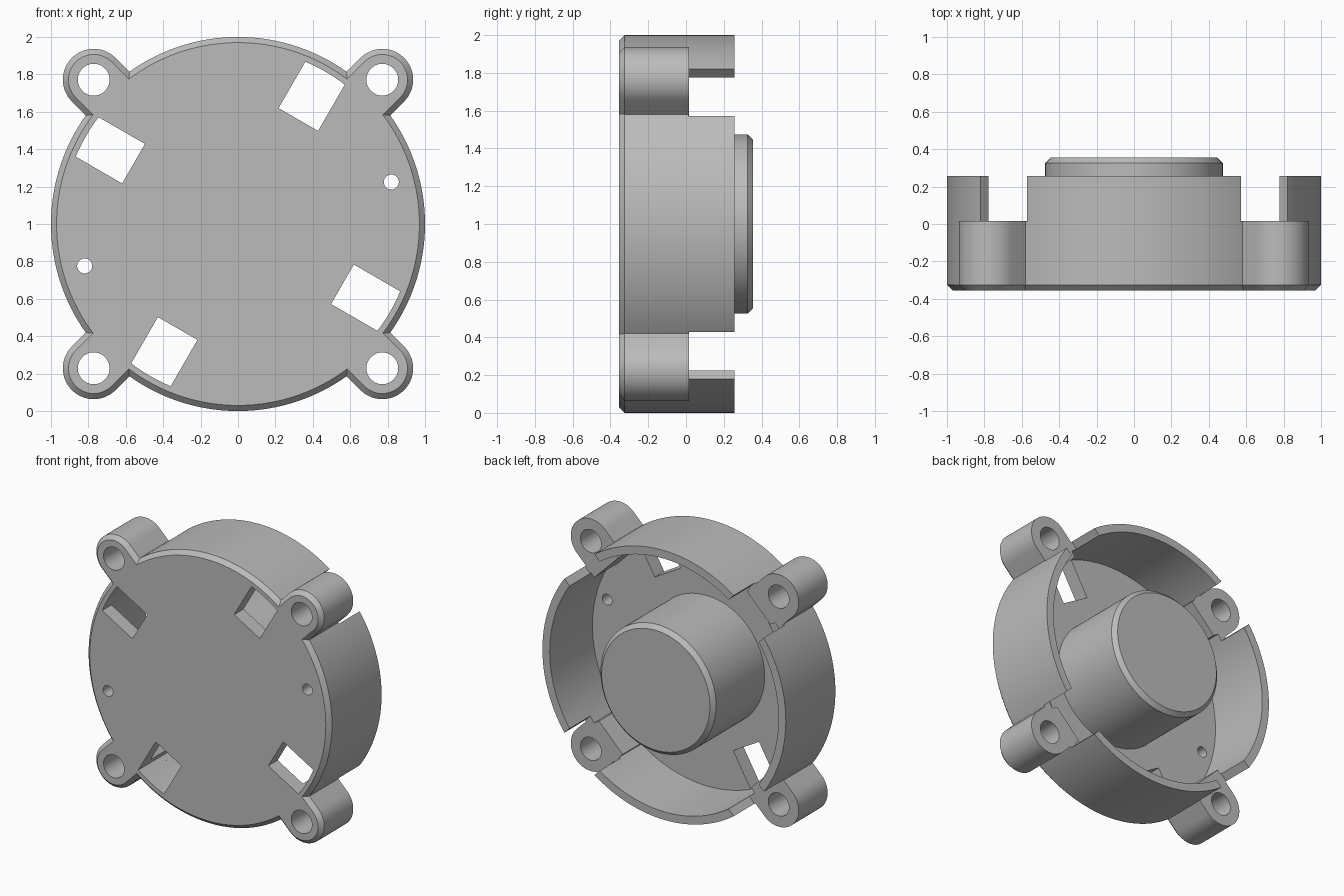
import bpy, bmesh, math
from math import cos, sin, radians

cube = bpy.data.objects.get("Cube")
if cube:
    bpy.data.objects.remove(cube, do_unlink=True)

FRONT, RIM, FLOOR, LUG_TOP = -0.355, 0.257, -0.245, 0.015
CH = 0.03            # chamfer size
WALL_IN = 0.94       # inner radius of the wall
LUG_R, LUG_POS = 0.165, 1.091

grey = bpy.data.materials.new("plain_grey")
grey.use_nodes = True
colour = (0.5, 0.5, 0.5, 1)
grey.diffuse_color = colour
grey.node_tree.nodes["Principled BSDF"].inputs["Base Color"].default_value = colour


def arc(radius, start, end, steps, centre=0):
    """Points of an arc in (radial, tangential) coordinates."""
    angles = [radians(start + (end - start) * i / steps) for i in range(steps + 1)]
    return [(centre + radius * cos(a), radius * sin(a)) for a in angles]


def circle(radius, centre=0, steps=128):
    return arc(radius, 0, 360, steps, centre)[:-1]


def tongue(radius):
    """Straight-sided tongue with a round outer end and a flat inner end."""
    return [(0.885, -radius)] + arc(radius, -90, 90, 32, LUG_POS) + [(0.885, radius)]


def window_outline():
    """Rectangle whose outer side follows the inside of the wall."""
    half = 0.122
    span = math.degrees(math.asin(half / WALL_IN))
    return [(0.645, -half)] + arc(WALL_IN - 0.001, -span, span, 8) + [(0.645, half)]


def loft(name, sections, turn=0):
    """Solid through matching outlines, each given as (y, points)."""
    bm = bmesh.new()
    c, s = cos(radians(turn)), sin(radians(turn))
    rings = [[bm.verts.new((u * c - v * s, y, 1 + u * s + v * c)) for u, v in pts]
             for y, pts in sections]
    n = len(rings[0])
    for a, b in zip(rings, rings[1:]):
        for i in range(n):
            j = (i + 1) % n
            bm.faces.new((a[i], a[j], b[j], b[i]))
    bm.faces.new(rings[0])
    bm.faces.new(rings[-1])
    bmesh.ops.recalc_face_normals(bm, faces=bm.faces)
    mesh = bpy.data.meshes.new(name)
    bm.to_mesh(mesh)
    bm.free()
    mesh.materials.append(grey)
    ob = bpy.data.objects.new(name, mesh)
    bpy.context.collection.objects.link(ob)
    return ob


def combine(target, tool, operation):
    """Apply a boolean and discard the tool."""
    mod = target.modifiers.new("combine", 'BOOLEAN')
    mod.operation = operation
    mod.solver = 'EXACT'
    mod.object = tool
    bpy.context.view_layer.objects.active = target
    bpy.ops.object.modifier_apply(modifier=mod.name)
    bpy.data.objects.remove(tool, do_unlink=True)


def cut(target, outline, y0, y1, turn=0):
    combine(target, loft("cutter", [(y0, outline), (y1, outline)], turn), 'DIFFERENCE')


# Round cup with a chamfered front edge
housing = loft("housing", [(FRONT, circle(1 - CH)), (FRONT + CH, circle(1)), (RIM, circle(1))])
cut(housing, circle(WALL_IN), FLOOR, 0.5)

# Wall slots and mounting lugs on the diagonals
slot = [(0.7, -0.175), (1.3, -0.175), (1.3, 0.175), (0.7, 0.175)]
diagonals = [45, 135, 225, 315]
for turn in diagonals:
    cut(housing, slot, LUG_TOP - 0.002, 0.5, turn)
for turn in diagonals:
    lug = loft("lug", [(FRONT, tongue(LUG_R - CH)), (FRONT + CH, tongue(LUG_R)),
                       (LUG_TOP, tongue(LUG_R))], turn)
    combine(housing, lug, 'UNION')

# Screw holes and square windows
for turn in diagonals:
    cut(housing, circle(0.085, LUG_POS, 48), -0.6, 0.2, turn)
    cut(housing, window_outline(), -0.6, 0.1, turn + 15)

# Two small pin holes
for turn in (15.3, 195.3):
    cut(housing, circle(0.04, 0.85, 32), -0.6, 0.0, turn)

# Central boss with a chamfered end
boss = loft("boss", [(-0.3, circle(0.475)), (0.355 - CH, circle(0.475)),
                     (0.355, circle(0.475 - CH))])
combine(housing, boss, 'UNION')

# Smooth shading with sharp edges kept
bpy.ops.object.select_all(action='DESELECT')
housing.select_set(True)
bpy.context.view_layer.objects.active = housing
bpy.ops.object.shade_smooth_by_angle(angle=radians(25))
